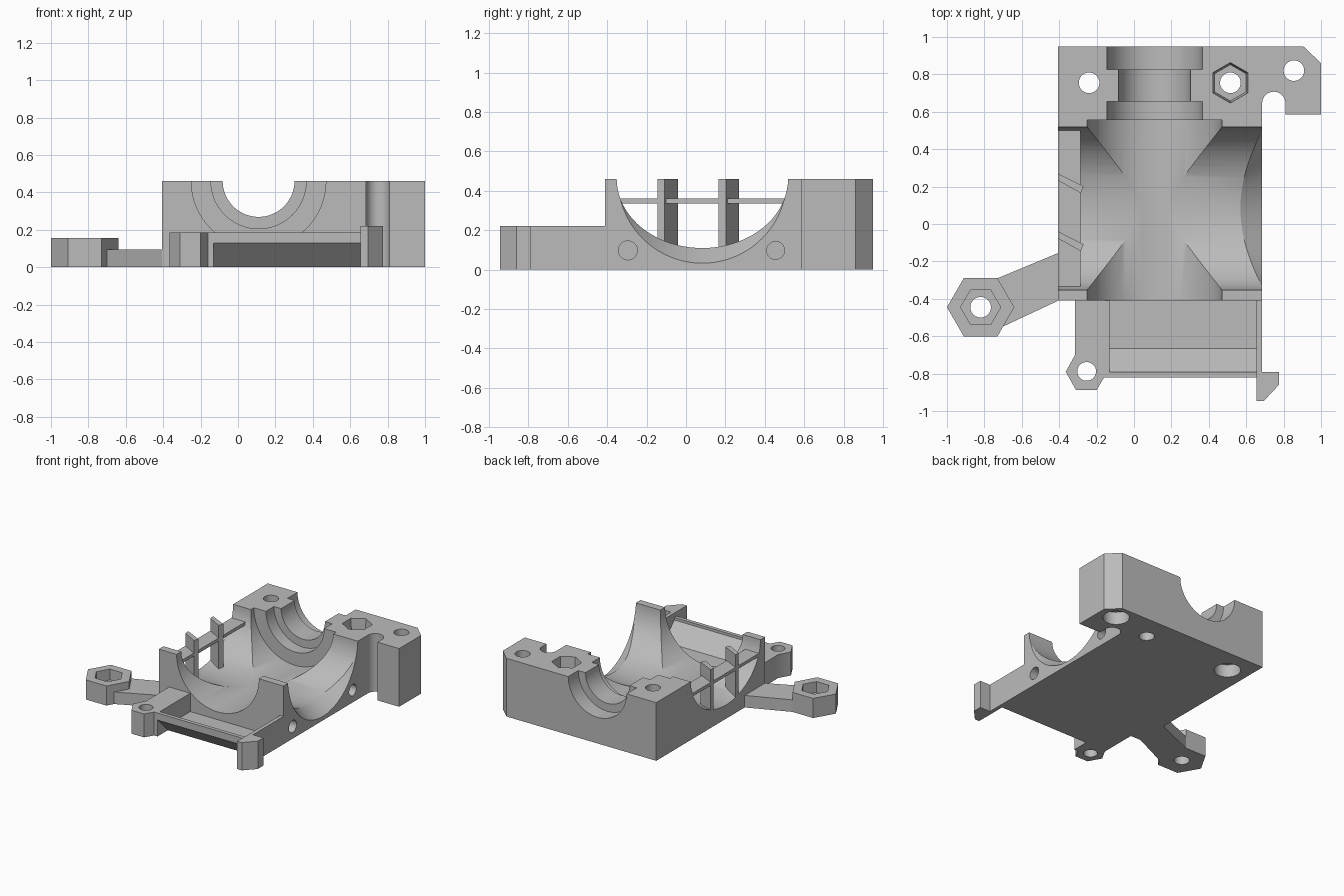
import bpy, bmesh
from math import cos, sin, pi, radians

cube = bpy.data.objects.get("Cube")
if cube:
    bpy.data.objects.remove(cube, do_unlink=True)

grey = bpy.data.materials.new("plain_grey")
grey.use_nodes = True
grey.diffuse_color = (0.5, 0.5, 0.5, 1)
grey.node_tree.nodes["Principled BSDF"].inputs["Base Color"].default_value = (0.5, 0.5, 0.5, 1)

PLACE = {"x": lambda a, b, d: (d, a, b),
         "y": lambda a, b, d: (a, d, b),
         "z": lambda a, b, d: (a, b, d)}


def ring(cx, cy, rx, ry=None, n=64, turn=0.0):
    """Points of an ellipse or regular polygon."""
    ry = ry or rx
    return [(cx + rx * cos(turn + 2 * pi * i / n), cy + ry * sin(turn + 2 * pi * i / n))
            for i in range(n)]


def prism(name, pts, axis, lo, hi, end=None):
    """Extrude an outline along an axis, optionally lofting to another one."""
    bm = bmesh.new()
    put = PLACE[axis]
    a = [bm.verts.new(put(*p, lo)) for p in pts]
    b = [bm.verts.new(put(*p, hi)) for p in (end or pts)]
    n = len(a)
    bm.faces.new(a[::-1])
    bm.faces.new(b)
    for i in range(n):
        bm.faces.new((a[i], a[(i + 1) % n], b[(i + 1) % n], b[i]))
    bmesh.ops.recalc_face_normals(bm, faces=bm.faces)
    me = bpy.data.meshes.new(name)
    bm.to_mesh(me)
    bm.free()
    me.materials.append(grey)
    ob = bpy.data.objects.new(name, me)
    bpy.context.collection.objects.link(ob)
    return ob


def activate(ob):
    bpy.ops.object.select_all(action="DESELECT")
    ob.select_set(True)
    bpy.context.view_layer.objects.active = ob


def cut(ob, cutter):
    """Subtract a cutter and discard it."""
    cutter.hide_render = True
    mod = ob.modifiers.new("cut", "BOOLEAN")
    mod.operation = "DIFFERENCE"
    mod.solver = "EXACT"
    mod.object = cutter
    activate(ob)
    bpy.ops.object.modifier_apply(modifier=mod.name)
    bpy.data.objects.remove(cutter, do_unlink=True)


def drill(ob, x, y, r, lo=-0.1, hi=0.6, n=40, turn=0.0, top=None):
    end = ring(x, y, top, n=n, turn=turn) if top else None
    cut(ob, prism("cutter", ring(x, y, r, n=n, turn=turn), "z", lo, hi, end))


def finish(ob):
    activate(ob)
    bpy.ops.object.shade_smooth_by_angle(angle=radians(30))


TOP = 0.46
AXIS_Z = TOP + 0.001

# Main block with the rounded notch beside the rear ear
notch = [(0.7475 - 0.0625 * cos(pi * i / 16), 0.645 + 0.0625 * sin(pi * i / 16)) for i in range(17)]
outline = [(-0.405, -0.41), (0.685, -0.41)] + notch + [
    (0.81, 0.585), (1, 0.585), (1, 0.86), (0.905, 0.95), (-0.405, 0.95)]
body = prism("main_block", outline, "z", 0, TOP)

# Lengthwise bore in steps
for r, lo, hi in [(0.36, -0.5, 0.555), (0.255, 0.5, 0.655), (0.192, 0.6, 1.0), (0.255, 0.825, 1.0)]:
    cut(body, prism("cutter", ring(0.11, AXIS_Z, r), "y", lo, hi))

# Crosswise oval bore with a flared mouth on the left
cut(body, prism("cutter", ring(0.083, AXIS_Z, 0.435, 0.352, n=80), "x", -0.5, 0.8))
cut(body, prism("cutter", ring(0.083, AXIS_Z, 0.306, n=80), "x", 0.5, 0.715,
                ring(0.083, AXIS_Z, 0.449, n=80)))

# Blind side holes
for y, r in [(-0.295, 0.048), (0.455, 0.045)]:
    cut(body, prism("cutter", ring(y, 0.097, r, n=40), "x", 0.45, 0.75))

# Screw holes, counterbores and the nut pocket
for x, y in [(-0.24, 0.755), (0.515, 0.755), (0.855, 0.82)]:
    drill(body, x, y, 0.055)
for x, y in [(-0.24, 0.755), (0.855, 0.82)]:
    drill(body, x, y, 0.095, hi=0.1)
drill(body, 0.515, 0.755, 0.097, lo=0.31, hi=TOP + 0.001, n=6, turn=pi / 2, top=0.108)
finish(body)

# Slat and slanted fins across the right-hand opening
prism("guard_slat", [(-0.34, 0.335), (0.505, 0.335), (0.505, 0.36), (-0.34, 0.36)], "x", -0.405, -0.285)
for i, y in enumerate((0.27, -0.04)):
    prism(f"guard_fin_{i + 1}",
          [(-0.405, y), (-0.405, y - 0.038), (-0.285, y - 0.105), (-0.27, y - 0.068)],
          "z", 0.1, TOP)

# Side arm and its hexagonal nut holder
prism("side_arm", [(-0.73, -0.29), (-0.64, -0.445), (-0.70, -0.548), (-0.405, -0.41), (-0.405, -0.155)],
      "z", 0, 0.095)
holder = prism("arm_nut_holder", ring(-0.82, -0.445, 0.18, n=6), "z", 0, 0.155)
drill(holder, -0.82, -0.445, 0.055)
drill(holder, -0.82, -0.445, 0.107, lo=0.07, n=6)
finish(holder)

# Front ledge with hexagonal screw boss
ledge = prism("front_ledge", [(-0.13, -0.41), (-0.315, -0.41), (-0.315, -0.70), (-0.365, -0.79),
                              (-0.31, -0.888), (-0.20, -0.888), (-0.16, -0.82), (-0.13, -0.82)],
              "z", 0, 0.185)
drill(ledge, -0.253, -0.788, 0.05)
finish(ledge)

# Front tray with sloping lip
prism("front_tray", [(-0.41, 0), (-0.69, 0), (-0.82, 0.13), (-0.82, 0.185), (-0.79, 0.185),
                     (-0.79, 0.165), (-0.665, 0.04), (-0.41, 0.04)], "x", -0.13, 0.655)

# Hooked side wall of the tray
prism("front_hook_wall", [(0.655, -0.41), (0.685, -0.41), (0.685, -0.79), (0.775, -0.79),
                          (0.775, -0.86), (0.695, -0.945), (0.655, -0.945)], "z", 0, 0.22)
